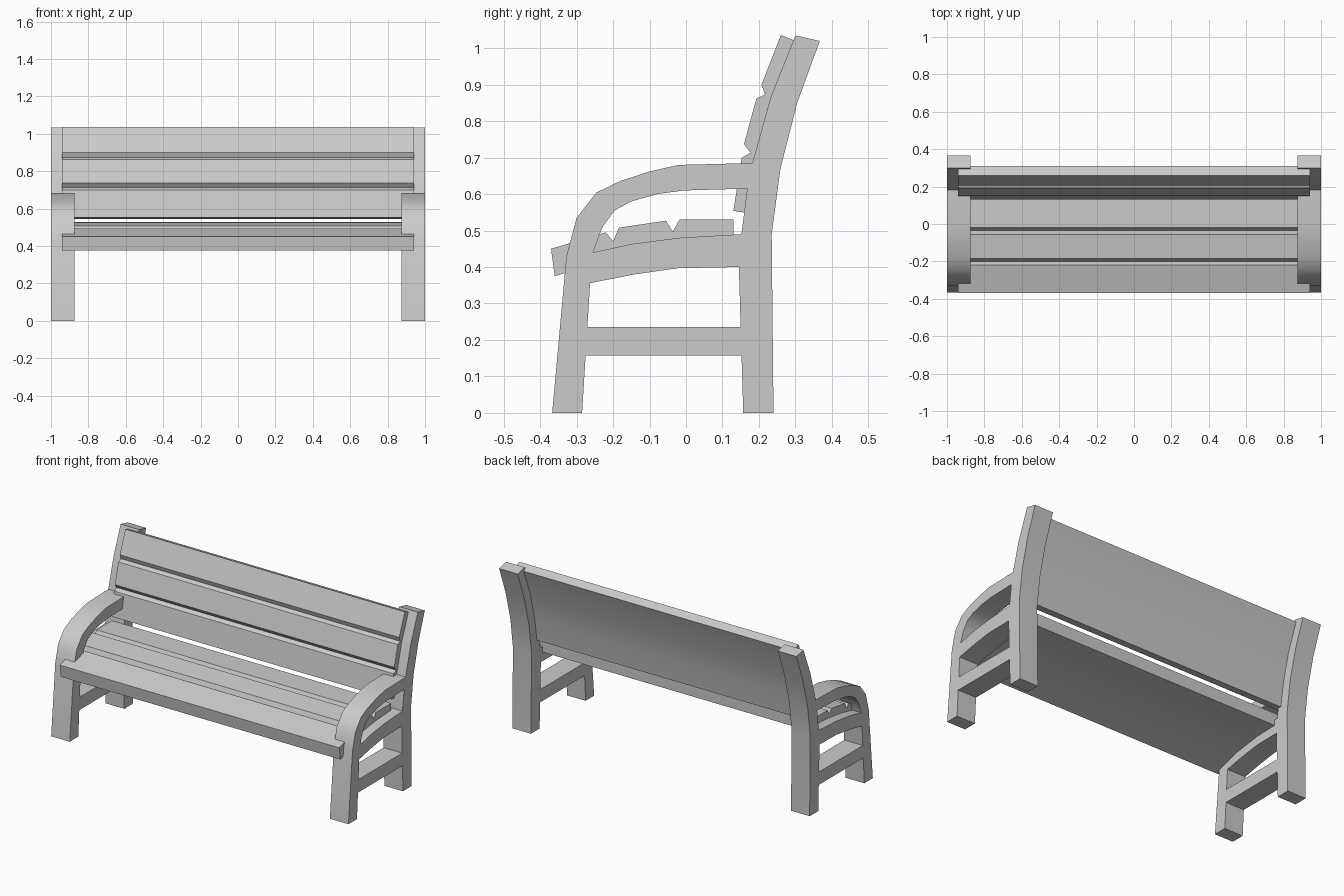
import bpy, bmesh, math

cube = bpy.data.objects.get("Cube")
if cube:
    bpy.data.objects.remove(cube, do_unlink=True)

grey = bpy.data.materials.new("plain grey")
grey.use_nodes = True
colour = (0.6, 0.6, 0.6, 1)
grey.diffuse_color = colour
grey.node_tree.nodes["Principled BSDF"].inputs["Base Color"].default_value = colour


def extrude_profile(name, profile, x0, x1):
    """Extrude a (y, z) outline along x."""
    bm = bmesh.new()
    face = bm.faces.new([bm.verts.new((x0, y, z)) for y, z in profile])
    moved = bmesh.ops.extrude_face_region(bm, geom=[face])["geom"]
    verts = [v for v in moved if isinstance(v, bmesh.types.BMVert)]
    bmesh.ops.translate(bm, verts=verts, vec=(x1 - x0, 0, 0))
    bmesh.ops.recalc_face_normals(bm, faces=bm.faces)
    mesh = bpy.data.meshes.new(name)
    bm.to_mesh(mesh)
    bm.free()
    mesh.materials.append(grey)
    obj = bpy.data.objects.new(name, mesh)
    bpy.context.collection.objects.link(obj)
    bpy.ops.object.select_all(action="DESELECT")
    obj.select_set(True)
    bpy.context.view_layer.objects.active = obj
    bpy.ops.object.shade_smooth_by_angle(angle=math.radians(32))
    return obj


# Side frame outlines
back_leg = [(0.157, 0), (0.24, 0), (0.235, 0.49), (0.259, 0.67), (0.305, 0.85),
            (0.367, 1.02), (0.3, 1.035), (0.232, 0.865), (0.182, 0.685),
            (0.168, 0.615), (0.152, 0.49), (0.145, 0.4)]
arm_and_front_leg = [(-0.367, 0), (-0.328, 0.43), (-0.3, 0.535), (-0.246, 0.604),
                     (-0.18, 0.636), (-0.1, 0.662), (-0.02, 0.68), (0.182, 0.685),
                     (0.168, 0.615), (-0.005, 0.61), (-0.08, 0.6), (-0.15, 0.58),
                     (-0.196, 0.555), (-0.23, 0.508), (-0.255, 0.44),
                     (-0.263, 0.356), (-0.285, 0)]
seat_rail = [(-0.255, 0.44), (-0.15, 0.463), (-0.02, 0.48), (0.152, 0.49),
             (0.145, 0.4), (-0.02, 0.397), (-0.14, 0.38), (-0.263, 0.356)]
stretcher = [(-0.276, 0.157), (-0.271, 0.235), (0.15, 0.235), (0.153, 0.157)]

frame = {"back_leg": back_leg, "arm_and_front_leg": arm_and_front_leg,
         "seat_rail": seat_rail, "stretcher": stretcher}
for side, sign in (("left", 1), ("right", -1)):
    for part, outline in frame.items():
        extrude_profile(f"{side}_{part}", outline, sign * 0.875, sign)

# Seat boards with grooves between them
seat = [(-0.37, 0.45), (-0.22, 0.495), (-0.2, 0.47), (-0.184, 0.508),
        (-0.055, 0.527), (-0.036, 0.497), (-0.018, 0.53), (0.13, 0.53),
        (0.13, 0.455), (-0.02, 0.45), (-0.19, 0.425), (-0.36, 0.375)]
extrude_profile("seat", seat, -0.94, 0.94)

# Backrest boards with grooves between them
backrest = [(0.26, 1.036), (0.207, 0.9), (0.217, 0.873), (0.193, 0.862),
            (0.159, 0.737), (0.177, 0.713), (0.153, 0.7), (0.13, 0.554),
            (0.182, 0.546), (0.205, 0.69), (0.245, 0.85), (0.311, 1.016)]
extrude_profile("backrest", backrest, -0.94, 0.94)
